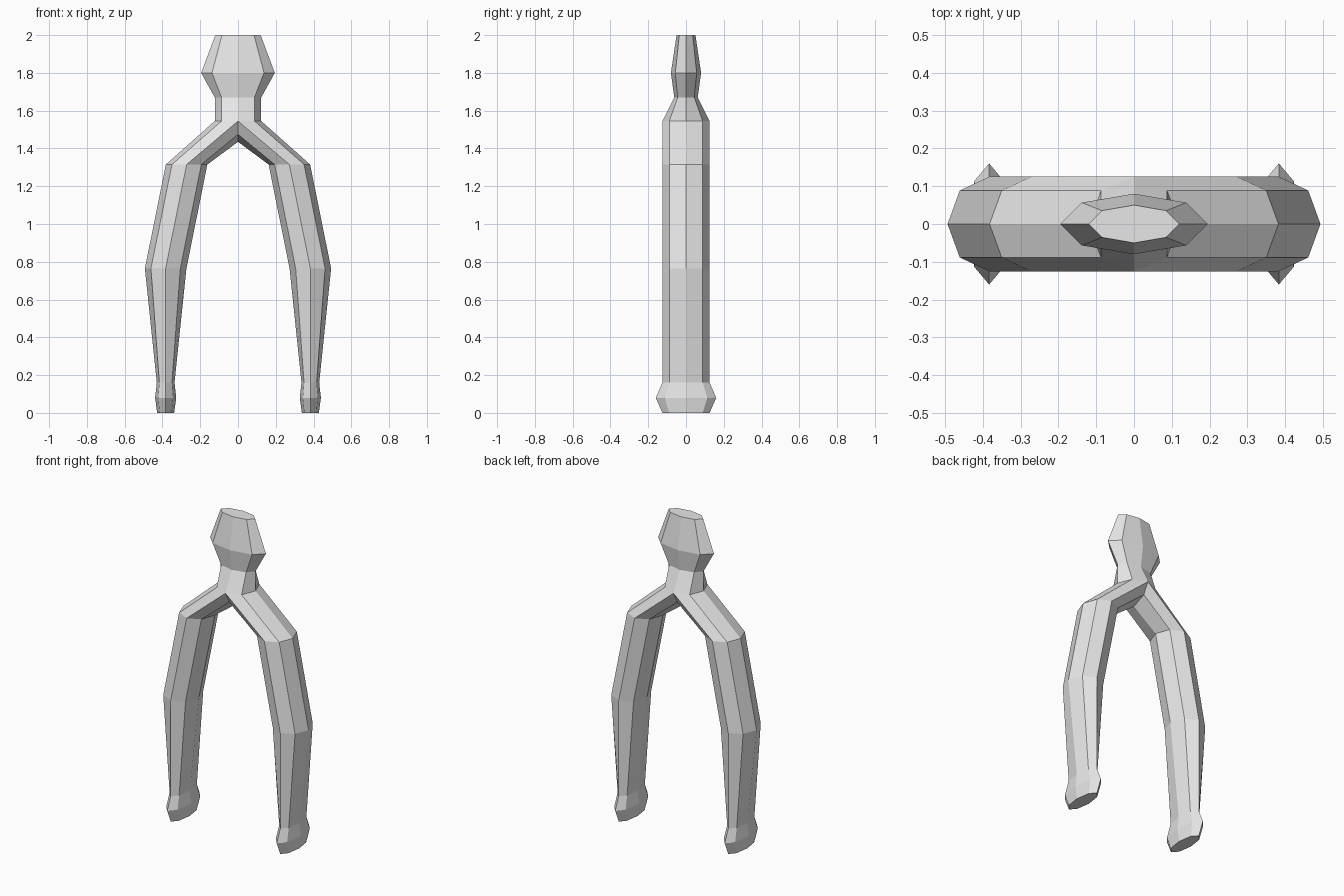
import bpy, bmesh, math

if "Cube" in bpy.data.objects:
    bpy.data.objects.remove(bpy.data.objects["Cube"])

bone = bpy.data.materials.new("light grey")
bone.diffuse_color = (0.8, 0.8, 0.8, 1)
bone.use_nodes = True
bone.node_tree.nodes["Principled BSDF"].inputs["Base Color"].default_value = bone.diffuse_color


def octagon(cx, z, rx, ry):
    """Horizontal eight-sided ring, starting at its +x corner."""
    return [(cx + rx * math.cos(i * math.pi / 4), ry * math.sin(i * math.pi / 4), z)
            for i in range(8)]


def loft(bm, rings):
    """Skin successive rings with quads and cap the last one."""
    loops = [[bm.verts.new(p) for p in ring] for ring in rings]
    for a, b in zip(loops, loops[1:]):
        for i in range(8):
            j = (i + 1) % 8
            bm.faces.new((a[i], a[j], b[j], b[i]))
    bm.faces.new(loops[-1])


bm = bmesh.new()

# Flattened head and neck, from the fork up
loft(bm, [octagon(0, 1.545, 0.123, 0.125), octagon(0, 1.67, 0.123, 0.062),
          octagon(0, 1.80, 0.195, 0.08), octagon(0, 2.0, 0.12, 0.05)])

# Leg: its top ring follows half the neck, then drops into the crotch at x = 0
fork = octagon(0, 1.545, 0.123, 0.125)
for i, z in ((3, 1.475), (4, 1.435), (5, 1.475)):
    fork[i] = (0, fork[i][1], z)
fork[4] = (0, 0, 1.435)
leg = [fork,
       octagon(0.272, 1.315, 0.11, 0.125),
       octagon(0.383, 0.765, 0.11, 0.125),
       octagon(0.383, 0.16, 0.047, 0.125),
       octagon(0.383, 0.08, 0.056, 0.16),
       octagon(0.383, 0.0, 0.045, 0.125)]

# Both legs, mirrored across x
for side in (1, -1):
    loft(bm, [[(side * x, y, z) for x, y, z in ring] for ring in leg])

bmesh.ops.remove_doubles(bm, verts=bm.verts, dist=0.001)
bmesh.ops.recalc_face_normals(bm, faces=bm.faces)

mesh = bpy.data.meshes.new("forked_bone")
bm.to_mesh(mesh)
bm.free()
mesh.materials.append(bone)
bpy.context.collection.objects.link(bpy.data.objects.new("forked_bone", mesh))
